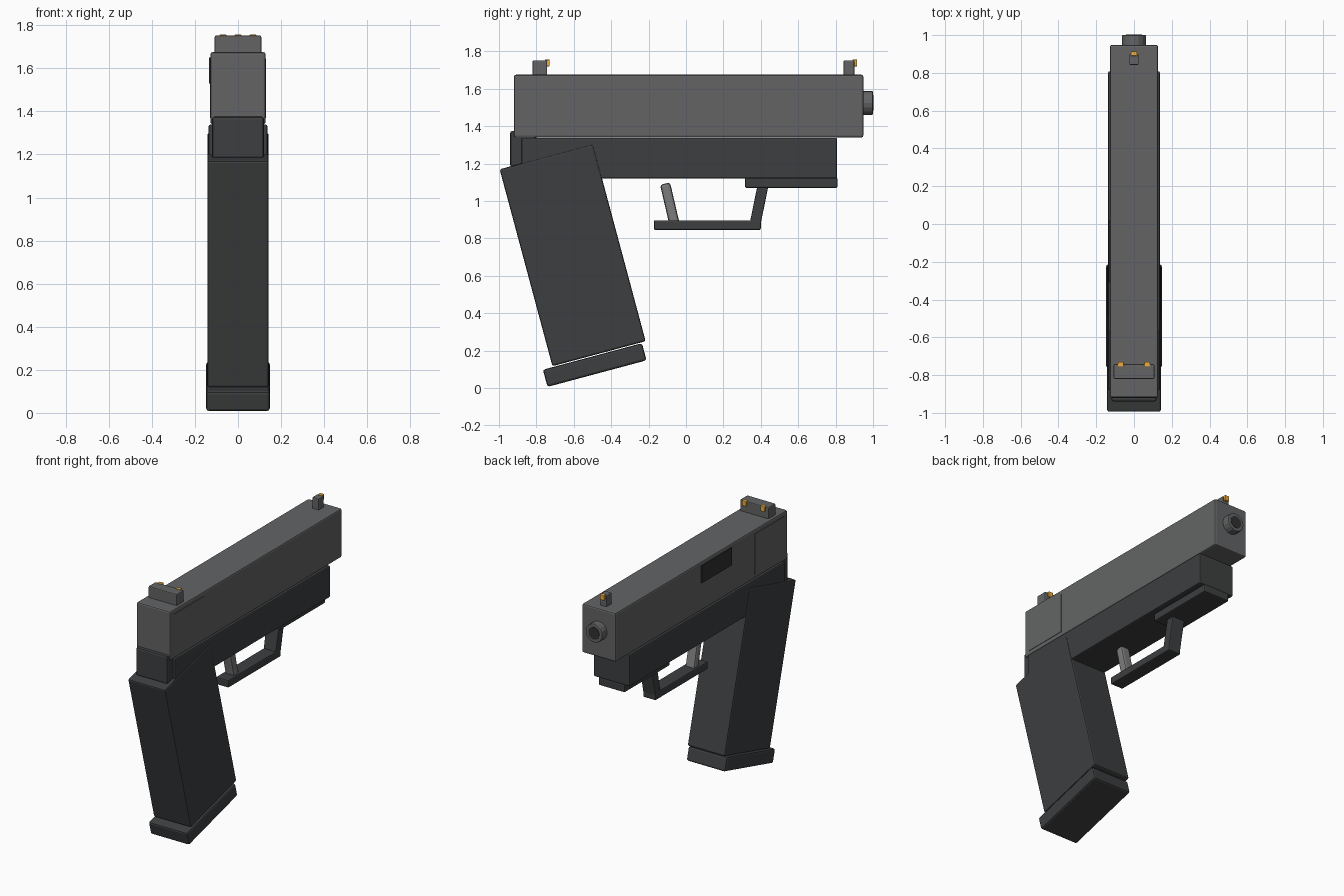
import bpy
from math import radians, atan2, degrees, hypot

if "Cube" in bpy.data.objects:
    bpy.data.objects.remove(bpy.data.objects["Cube"])


def material(name, rgb):
    m = bpy.data.materials.new(name)
    m.diffuse_color = (*rgb, 1)
    m.use_nodes = True
    m.node_tree.nodes["Principled BSDF"].inputs["Base Color"].default_value = m.diffuse_color
    return m


STEEL = material("steel", (0.125, 0.127, 0.13))
POLYMER = material("polymer", (0.047, 0.049, 0.051))
DARK = material("dark", (0.03, 0.03, 0.032))
LIGHT = material("light_steel", (0.2, 0.2, 0.205))
ORANGE = material("orange", (0.85, 0.42, 0.05))


def finish(o, name, mat, bevel):
    o.name = name
    o.data.materials.append(mat)
    if bevel:
        b = o.modifiers.new("bevel", 'BEVEL')
        b.width = bevel
        b.segments = 2
        b.limit_method = 'ANGLE'
    return o


def box(name, centre, size, mat, bevel=0.008, tilt=0):
    bpy.ops.mesh.primitive_cube_add(size=1, location=centre)
    o = bpy.context.object
    o.scale = size
    bpy.ops.object.transform_apply(location=False, rotation=False, scale=True)
    o.rotation_euler.x = radians(tilt)
    return finish(o, name, mat, bevel)


def span(name, half_x, y, z, mat, bevel=0.008, x=0):
    return box(name, (x, sum(y) / 2, sum(z) / 2),
               (2 * half_x, y[1] - y[0], z[1] - z[0]), mat, bevel)


def bar(name, a, b, width, thick, mat, bevel):
    # slanted bar between two (y, z) points
    dy, dz = b[0] - a[0], b[1] - a[1]
    return box(name, (0, (a[0] + b[0]) / 2, (a[1] + b[1]) / 2),
               (width, thick, hypot(dy, dz)), mat, bevel, degrees(atan2(-dy, dz)))


def tube(name, radius, y, z, mat, bevel, sides=12):
    bpy.ops.mesh.primitive_cylinder_add(vertices=sides, radius=radius, depth=y[1] - y[0],
                                        location=(0, sum(y) / 2, z),
                                        rotation=(radians(90), 0, 0))
    return finish(bpy.context.object, name, mat, bevel)


# Slide with side panels and port
span("slide", 0.128, (-0.92, 0.948), (1.34, 1.675), STEEL, 0.01)
for side, label in ((-1, "left"), (1, "right")):
    span("slide_panel_" + label, 0.004, (-0.88, -0.56), (1.37, 1.645), STEEL, 0, side * 0.127)
span("ejection_port", 0.005, (-0.31, 0.02), (1.53, 1.65), DARK, 0.002, -0.13)

# Barrel
tube("barrel", 0.064, (0.85, 1.0), 1.525, STEEL, 0.006, 16)
tube("bore", 0.042, (0.93, 1.002), 1.525, DARK, 0, 16)

# Frame
span("frame", 0.137, (-0.88, 0.808), (1.12, 1.338), POLYMER)
span("rear_tang", 0.12, (-0.94, -0.80), (1.18, 1.375), POLYMER, 0.012)
span("front_rail", 0.1, (0.315, 0.81), (1.07, 1.125), POLYMER)

# Trigger guard and trigger
span("guard_bottom", 0.048, (-0.172, 0.4), (0.845, 0.897), POLYMER)
bar("guard_post", (0.367, 0.865), (0.413, 1.09), 0.095, 0.058, POLYMER, 0.006)
bar("trigger", (-0.06, 0.87), (-0.112, 1.093), 0.07, 0.055, LIGHT, 0.014)

# Grip and base plate
box("grip", (0, -0.606, 0.71), (0.284, 0.516, 1.09), POLYMER, 0.01, 15)
box("base_plate", (0, -0.488, 0.123), (0.295, 0.548, 0.095), POLYMER, 0.012, 15)

# Sights
span("rear_sight", 0.108, (-0.82, -0.742), (1.67, 1.752), STEEL, 0.006)
span("front_sight", 0.025, (0.842, 0.9), (1.67, 1.752), STEEL, 0.006)
for name, x, y in (("rear_dot_left", -0.07, -0.745), ("rear_dot_right", 0.07, -0.745),
                   ("front_dot", 0, 0.9)):
    span(name, 0.016, (y - 0.01, y + 0.015), (1.72, 1.756), ORANGE, 0.003, x)
